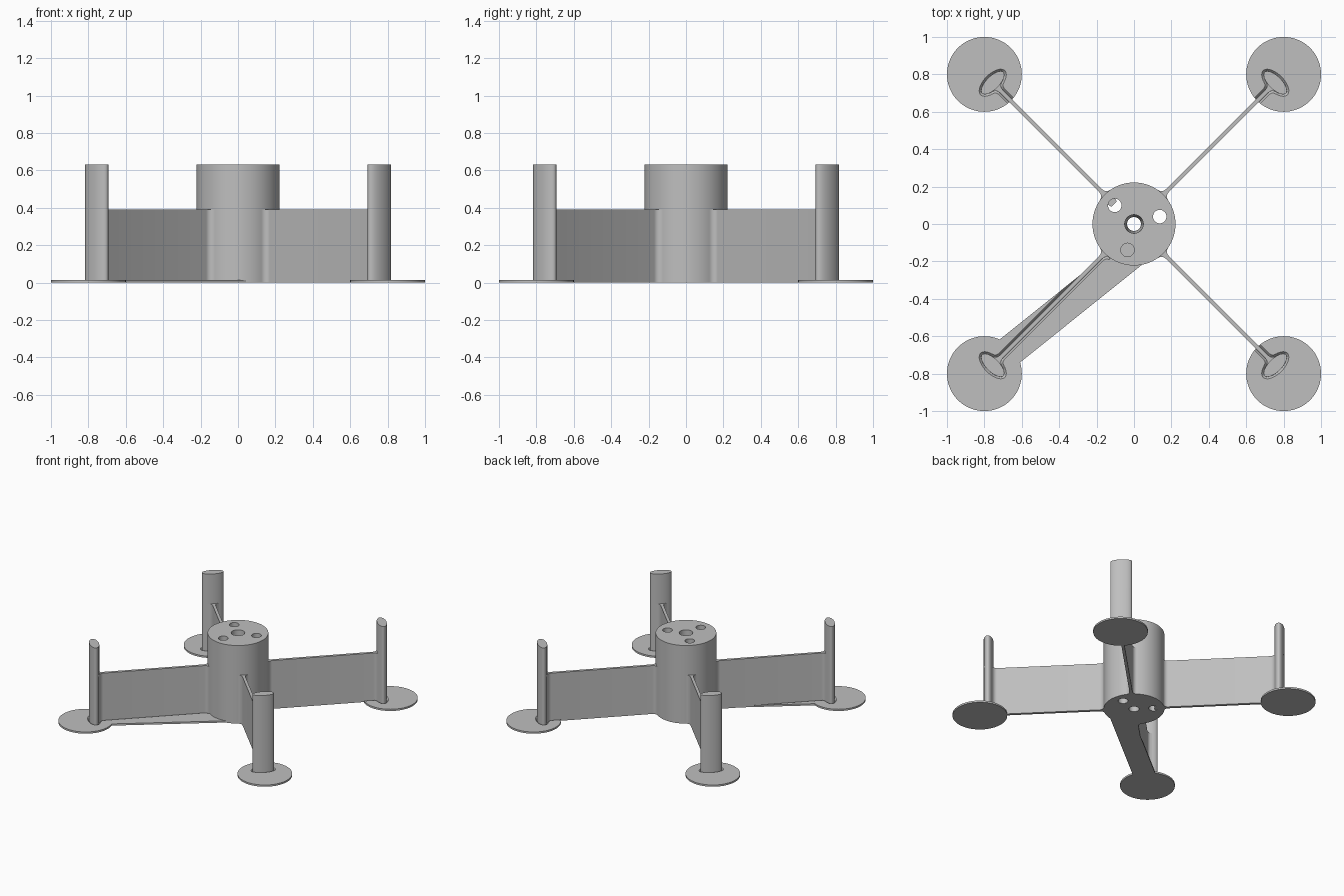
import bpy, bmesh, math
from math import sin, cos, pi
from mathutils import Matrix

if "Cube" in bpy.data.objects:
    bpy.data.objects.remove(bpy.data.objects["Cube"], do_unlink=True)

# Main dimensions
HUB_R, TOP, WALL_TOP, EAR_T = 0.222, 0.63, 0.39, 0.014
HALF, FILLET = 0.011, 0.034
POST_U, POST_A, POST_B = 1.068, 0.08, 0.035
EAR_U, EAR_R = 0.8 * math.sqrt(2), 0.2

grey = bpy.data.materials.new("plain_grey")
grey.use_nodes = True
grey.diffuse_color = (0.52, 0.52, 0.52, 1)
grey.node_tree.nodes["Principled BSDF"].inputs["Base Color"].default_value = (0.52, 0.52, 0.52, 1)


def loft(name, low, high, z0, z1, turn=0.0):
    """Closed solid between two matching plan outlines."""
    bm = bmesh.new()
    a = [bm.verts.new((x, y, z0)) for x, y in low]
    b = [bm.verts.new((x, y, z1)) for x, y in high]
    n = len(a)
    bm.faces.new(a[::-1])
    bm.faces.new(b)
    for i in range(n):
        j = (i + 1) % n
        bm.faces.new((a[i], a[j], b[j], b[i]))
    bmesh.ops.recalc_face_normals(bm, faces=bm.faces)
    bm.transform(Matrix.Rotation(turn, 4, 'Z'))
    me = bpy.data.meshes.new(name)
    bm.to_mesh(me)
    bm.free()
    me.materials.append(grey)
    ob = bpy.data.objects.new(name, me)
    bpy.context.collection.objects.link(ob)
    return ob


def activate(ob):
    bpy.ops.object.select_all(action='DESELECT')
    ob.select_set(True)
    bpy.context.view_layer.objects.active = ob


def smooth(ob):
    activate(ob)
    bpy.ops.object.shade_smooth_by_angle(angle=math.radians(30))


def cut(ob, cutter):
    cutter.hide_render = True
    mod = ob.modifiers.new("cut", 'BOOLEAN')
    mod.operation, mod.solver, mod.object = 'DIFFERENCE', 'EXACT', cutter
    activate(ob)
    bpy.ops.object.modifier_apply(modifier=mod.name)
    bpy.data.objects.remove(cutter, do_unlink=True)


def ellipse(cx, cy, rx, ry, n=64):
    return [(cx + rx * cos(2 * pi * i / n), cy + ry * sin(2 * pi * i / n)) for i in range(n)]


def arm_outline(grow=0.0):
    """Wall flaring into the hub and into the oval post, along +x."""
    centre_v = HALF + FILLET
    r = FILLET - grow
    hub_u = math.sqrt((HUB_R + FILLET) ** 2 - centre_v ** 2)
    start = pi + math.atan2(centre_v, hub_u)
    half = [(0.15, 0.02)]
    for i in range(9):                       # hub fillet
        t = start + (1.5 * pi - start) * i / 8
        half.append((hub_u + r * cos(t), centre_v + r * sin(t)))
    for i in range(8):                       # post fillet
        t = 1.5 * pi + math.radians(75) * i / 7
        half.append((1.003 + r * cos(t), centre_v + r * sin(t)))
    t0 = pi - 0.5
    for i in range(24):                      # oval end
        t = t0 * (1 - i / 24)
        half.append((POST_U + (POST_B + grow) * cos(t), (POST_A + grow) * sin(t)))
    tip = [(POST_U + POST_B + grow, 0)]
    return [(u, -v) for u, v in half] + tip + half[::-1]


def groove(turn):
    return loft("groove_cutter", arm_outline(0.0005), arm_outline(0.015), 0.002, 0.018, turn)


# Hub with a tapered bore and three screw holes
rim = ellipse(0, 0, HUB_R, HUB_R, 96)
hub = loft("hub", rim, rim, 0, TOP)
cut(hub, loft("bore_cutter", ellipse(0, 0, 0.037, 0.037, 48),
              ellipse(0, 0, 0.05, 0.05, 48), -0.01, TOP + 0.01))
for k in range(3):
    a = math.radians(16 + 120 * k)
    hole = ellipse(0.143 * cos(a), 0.143 * sin(a), 0.036, 0.036, 40)
    cut(hub, loft("hole_cutter", hole, hole, -0.1, TOP + 0.1))
smooth(hub)

# Four arms: wall, oval post and round foot pad
corners = ["back_left", "back_right", "front_right", "front_left"]
for k, corner in enumerate(corners):
    turn = pi / 4 + k * pi / 2
    plan = arm_outline()
    smooth(loft(corner + "_wall", plan, plan, 0, WALL_TOP, turn))
    oval = ellipse(POST_U, 0, POST_B, POST_A)
    smooth(loft(corner + "_post", oval, oval, WALL_TOP, TOP, turn))
    disc = ellipse(EAR_U, 0, EAR_R, EAR_R, 72)
    pad = loft(corner + "_foot_pad", disc, disc, 0, EAR_T, turn)
    cut(pad, groove(turn))
    smooth(pad)

# Thin strip from the front right pad to under the hub
x0, y0, x1, y1 = -0.7, -0.708, 0.04, -0.115
length = math.hypot(x1 - x0, y1 - y0)
nx, ny = -(y1 - y0) / length * 0.082, (x1 - x0) / length * 0.082
bar = [(x0 - nx, y0 - ny), (x1 - nx, y1 - ny), (x1 + nx, y1 + ny), (x0 + nx, y0 + ny)]
strip = loft("base_strip", bar, bar, 0, EAR_T)
cut(strip, groove(pi * 1.25))
